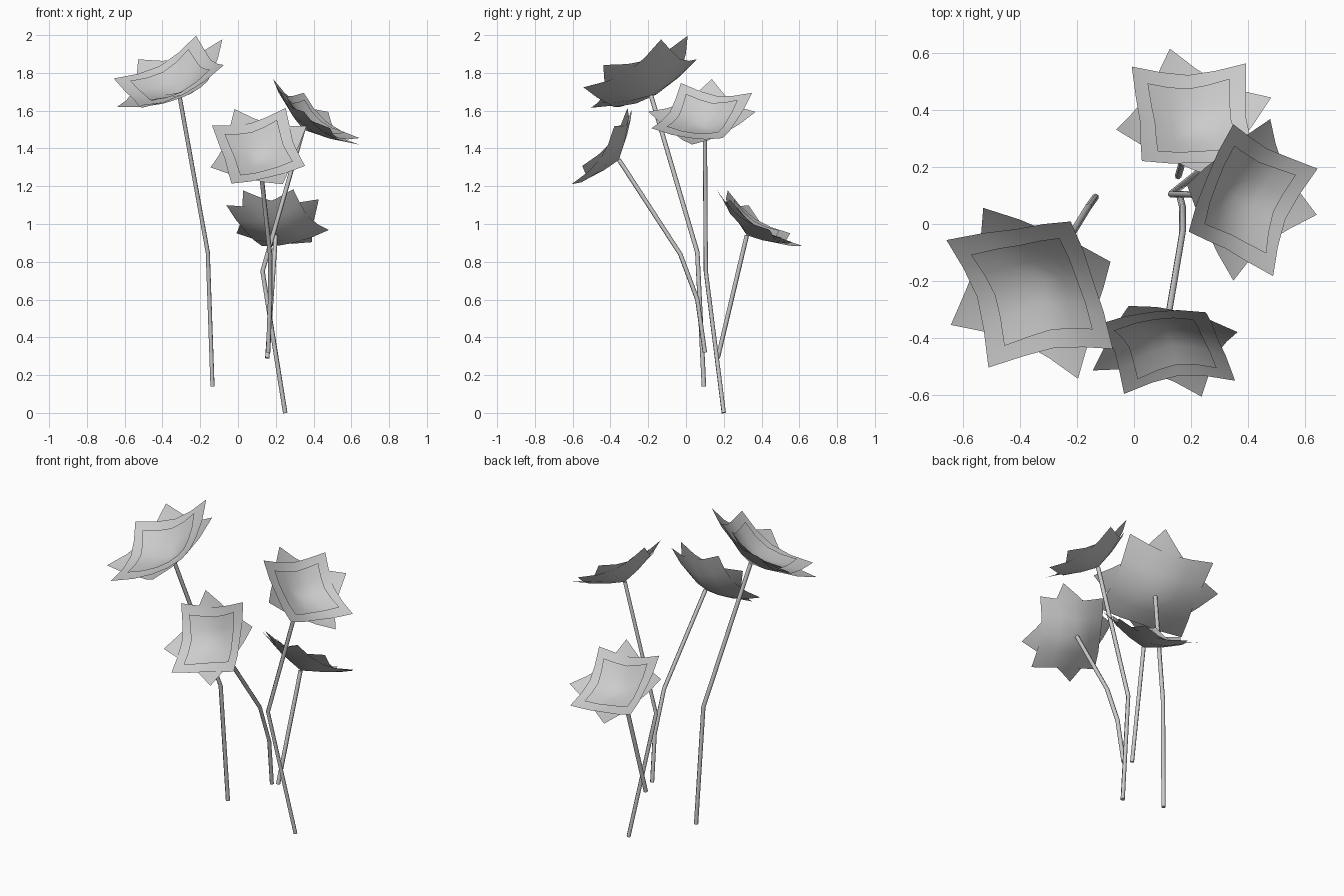
import bpy, bmesh, math
from mathutils import Vector, Matrix

cube = bpy.data.objects.get("Cube")
if cube:
    bpy.data.objects.remove(cube)

grey = bpy.data.materials.new("soft_grey")
grey.use_nodes = True
grey.diffuse_color = (0.6, 0.6, 0.6, 1)
bsdf = next(n for n in grey.node_tree.nodes if n.type == 'BSDF_PRINCIPLED')
bsdf.inputs["Base Color"].default_value = grey.diffuse_color


def petal_sheet(name, matrix, radius, height, lift):
    """Square cupped sheet with raised corners and pinched edge middles."""
    bm = bmesh.new()
    bmesh.ops.create_grid(bm, x_segments=4, y_segments=4, size=1)
    for v in bm.verts:
        ax, ay = abs(v.co.x), abs(v.co.y)
        r = math.hypot(ax, ay) / math.sqrt(2)
        corner = min(ax, ay) / max(ax, ay, 0.001)
        s = radius / math.sqrt(2) * (1 - 0.07 * (1 - corner))
        v.co = Vector((v.co.x * s, v.co.y * s, height * r ** 1.3 + lift))
    mesh = bpy.data.meshes.new(name)
    bm.to_mesh(mesh)
    bm.free()
    mesh.shade_smooth()
    mesh.materials.append(grey)
    obj = bpy.data.objects.new(name, mesh)
    obj.matrix_world = matrix
    bpy.context.collection.objects.link(obj)


def stem(name, points):
    """Thin tube that bends at a few points."""
    curve = bpy.data.curves.new(name, 'CURVE')
    curve.dimensions = '3D'
    curve.bevel_depth = 0.012
    curve.bevel_resolution = 1
    curve.use_fill_caps = True
    spline = curve.splines.new('POLY')
    spline.points.add(len(points) - 1)
    for p, co in zip(spline.points, points):
        p.co = (*co, 1)
    curve.materials.append(grey)
    obj = bpy.data.objects.new(name, curve)
    bpy.context.collection.objects.link(obj)


def flower(name, axis, diagonal, size, points):
    """Stem with two large crossed sheets and a smaller one inside."""
    stem(name + "_stem", points)
    n = Vector(axis).normalized()
    u = Vector(diagonal)
    u = (u - n * u.dot(n)).normalized()
    frame = Matrix((u, n.cross(u), n)).transposed().to_4x4()
    base = Matrix.Translation(Vector(points[-1])) @ frame @ Matrix.Scale(size, 4)
    layers = (("outer_petals", -78, 0.285, 0.115, 0),
              ("middle_petals", -45, 0.285, 0.115, 0.008),
              ("inner_petals", -43, 0.205, 0.09, 0.016))
    for part, turn, radius, height, lift in layers:
        spin = Matrix.Rotation(math.radians(turn), 4, 'Z')
        petal_sheet(name + "_" + part, base @ spin, radius, height, lift)


# Tall flower
flower("tall_flower", (-0.37, -0.41, 0.83), (0.6, -0.39, 0.07), 1.23,
       [(-0.135, 0.095, 0.14), (-0.16, 0.06, 0.85), (-0.31, -0.185, 1.68)])
# Flower leaning to the front
flower("front_flower", (-0.05, -0.79, 0.6), (0.28, 0.28, 0.39), 1,
       [(0.16, 0.1, 0.32), (0.17, 0.06, 0.6), (0.17, -0.03, 0.84),
        (0.115, -0.355, 1.34)])
# Flower leaning to the left side
flower("side_flower", (0.58, -0.13, 0.8), (0.45, 0.22, -0.29), 1.02,
       [(0.25, 0.2, 0), (0.13, 0.105, 0.75), (0.345, 0.1, 1.5)])
# Low flower leaning to the back
flower("back_flower", (0.08, 0.57, 0.82), (0.64, 0.6, -0.48), 1,
       [(0.155, 0.168, 0.29), (0.2, 0.322, 0.94)])
